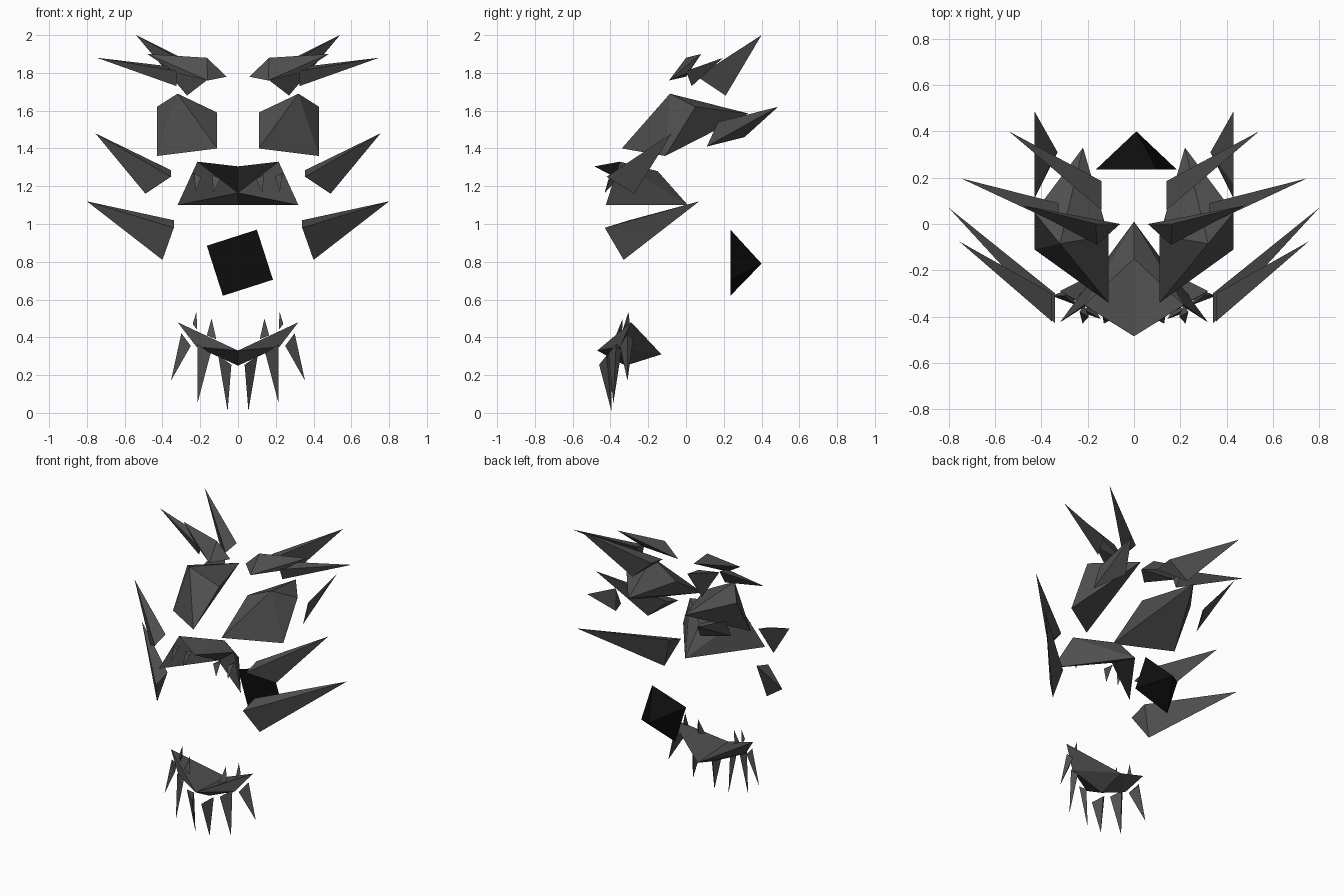
import bpy
import bmesh
from mathutils import Matrix, Vector

default_cube = bpy.data.objects.get("Cube")
if default_cube:
    bpy.data.objects.remove(default_cube, do_unlink=True)


def make_material(name, value):
    material = bpy.data.materials.new(name)
    material.use_nodes = True
    colour = (value, value, value, 1)
    material.diffuse_color = colour
    shader = next(n for n in material.node_tree.nodes if n.type == "BSDF_PRINCIPLED")
    shader.inputs["Base Color"].default_value = colour
    shader.inputs["Roughness"].default_value = 0.9
    return material


stone = make_material("dark grey stone", 0.08)
black = make_material("black stone", 0.004)


def finish(bm, name, material):
    bmesh.ops.recalc_face_normals(bm, faces=bm.faces)
    mesh = bpy.data.meshes.new(name)
    bm.to_mesh(mesh)
    bm.free()
    mesh.materials.append(material)
    part = bpy.data.objects.new(name, mesh)
    bpy.context.collection.objects.link(part)
    return part


def shard(name, *corners):
    """Convex faceted shard on the left side, mirrored to the right."""
    bm = bmesh.new()
    for corner in corners:
        bm.verts.new(corner)
    result = bmesh.ops.convex_hull(bm, input=bm.verts)
    loose = [v for v in result["geom_interior"] if isinstance(v, bmesh.types.BMVert)]
    bmesh.ops.delete(bm, geom=loose, context="VERTS")
    part = finish(bm, name, stone)
    mirror = part.modifiers.new("mirror", "MIRROR")
    mirror.use_mirror_merge = False
    return part


def half_solid(name, points, faces):
    """Closed concave solid from its left half; each face names its corners."""
    bm = bmesh.new()
    verts = {key: bm.verts.new(point) for key, point in points.items()}
    for face in faces.split():
        bm.faces.new([verts[key] for key in face])
    geom = bm.verts[:] + bm.edges[:] + bm.faces[:]
    bmesh.ops.mirror(bm, geom=geom, matrix=Matrix.Identity(4), axis="X", merge_dist=0.001)
    return finish(bm, name, stone)


def tooth(name, root, tip, along, depth):
    """Slim three-sided spike: root edge follows the gum, depth goes backwards."""
    root, along = Vector(root), Vector(along)
    shard(name, root + along, root - along, root + Vector((0, depth, 0)), tip)


# Muzzle: arched underneath (front, upper corner, lower corner, back, middle, notch)
half_solid(
    "muzzle",
    {
        "f": (0, -.485, 1.305), "u": (.215, -.35, 1.33), "l": (.32, -.425, 1.10),
        "k": (0, .01, 1.10), "m": (0, -.15, 1.28), "n": (0, -.22, 1.165),
    },
    "fum umk ulk fun uln lkn",
)

# Lower jaw: swept up at both ends (tip, front, side, bottom, back)
half_solid(
    "lower_jaw",
    {
        "t": (.32, -.29, .48), "f": (0, -.47, .33), "p": (.22, -.35, .35),
        "b": (0, -.32, .25), "k": (0, -.13, .31),
    },
    "tfk tfp pfb pbk tpk",
)

# Fangs hanging below the jaw
gum = (.035, .02, .025)
tooth("inner_fang", (.07, -.44, .28), (.055, -.395, .01), gum, .05)
tooth("middle_fang", (.18, -.39, .34), (.215, -.385, .05), gum, .05)
tooth("outer_fang", (.275, -.33, .388), (.355, -.31, .17), (.025, .02, .033), .05)

# Small teeth standing on the jaw
tooth("inner_lower_tooth", (.14, -.37, .40), (.14, -.335, .50), (.025, .01, .01), .03)
tooth("outer_lower_tooth", (.228, -.325, .455), (.22, -.305, .535), (.012, .01, .015), .03)

# Small teeth below the muzzle
tooth("inner_upper_tooth", (.115, -.40, 1.25), (.13, -.43, 1.165), (.022, .01, .01), .05)
tooth("outer_upper_tooth", (.215, -.39, 1.26), (.222, -.43, 1.17), (.02, .01, .01), .04)

# Cheek spikes, swept outward and back
shard("lower_cheek_spike", (.80, .07, 1.12), (.34, -.43, .98), (.34, -.30, 1.02), (.40, -.33, .81))
shard("upper_cheek_spike", (.755, -.075, 1.48), (.355, -.42, 1.25), (.355, -.30, 1.285), (.49, -.275, 1.16))

# Faceted brow plates and the shards behind them
shard(
    "brow_plate",
    (.43, -.11, 1.36), (.32, -.085, 1.69), (.11, -.34, 1.40),
    (.11, -.05, 1.59), (.43, .05, 1.62), (.22, .33, 1.585),
)
shard("temple_shard", (.43, .487, 1.62), (.43, .17, 1.54), (.43, .11, 1.41), (.33, .31, 1.46))

# Three horns on each side of the crown
shard("rear_horn", (.54, .40, 2.0), (.27, .21, 1.68), (.14, .185, 1.80), (.14, .06, 1.78))
shard("side_horn", (.747, .197, 1.88), (.325, .09, 1.83), (.325, 0, 1.81), (.325, .03, 1.73))
shard(
    "front_horn",
    (.48, .08, 1.90), (.06, 0, 1.78), (.16, -.09, 1.76), (.165, 0, 1.88), (.33, .01, 1.80),
)

# Black pyramid at the back of the throat, turned slightly
bm = bmesh.new()
centre, apex = Vector((.01, .235, .795)), bm.verts.new((.01, .40, .79))
arm = Vector((.09, 0, .175))
ring = []
for step in range(4):
    ring.append(bm.verts.new(centre + arm))
    arm = Vector((-arm.z, 0, arm.x))
bm.faces.new(ring)
for i in range(4):
    bm.faces.new((ring[i], ring[i - 1], apex))
finish(bm, "throat_pyramid", black)
